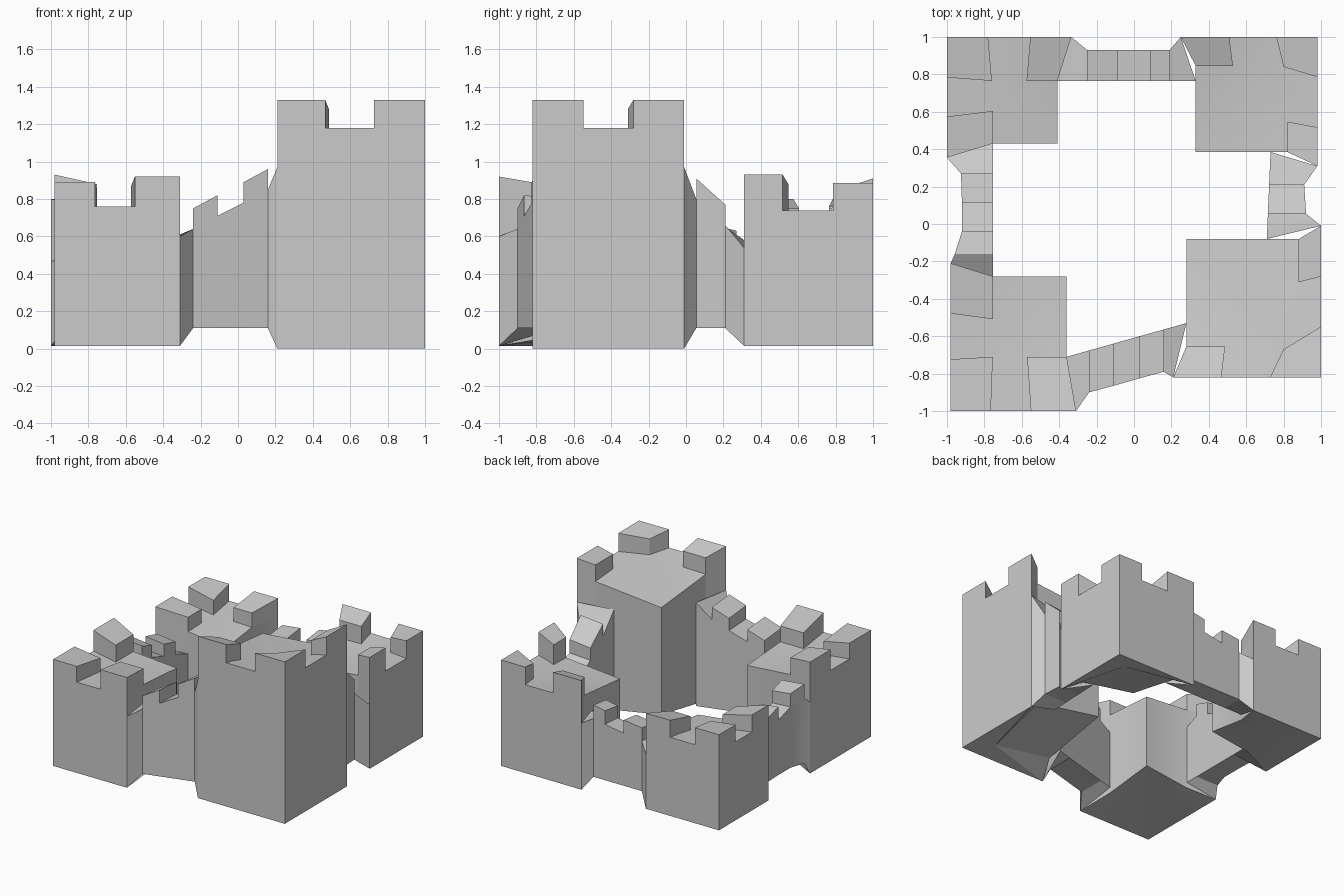
import bpy, bmesh
from math import radians
from mathutils import Vector

if "Cube" in bpy.data.objects:
    bpy.data.objects.remove(bpy.data.objects["Cube"])


def finish(name, bm):
    bmesh.ops.recalc_face_normals(bm, faces=bm.faces)
    me = bpy.data.meshes.new(name)
    bm.to_mesh(me)
    bm.free()
    ob = bpy.data.objects.new(name, me)
    bpy.context.collection.objects.link(ob)
    bpy.context.view_layer.objects.active = ob
    ob.select_set(True)
    bpy.ops.object.shade_smooth_by_angle(angle=radians(20))
    ob.select_set(False)


def loft(bm, rings, cap=True):
    """Skin a list of equal-length closed rings of 3D points."""
    vs = [[bm.verts.new(p) for p in r] for r in rings]
    n = len(rings[0])
    for a, b in zip(vs, vs[1:]):
        for i in range(n):
            j = (i + 1) % n
            bm.faces.new((a[i], a[j], b[j], b[i]))
    if cap:
        bm.faces.new(vs[0])
        bm.faces.new(vs[-1])
    return vs


def prism(name, pts, zlow, ztop):
    bm = bmesh.new()
    loft(bm, [[(*p, z) for p, z in zip(pts, zs)] for zs in (zlow, ztop)])
    finish(name, bm)


def tower(name, c, a, b, inner, q, p, fa, fb, base, low, floor, drop, tops):
    """c outer corner, a/b outer ends, inner corner, q merlon depth lines,
    p inner point of corner merlon, fa/fb merlon fractions on each face."""
    ai, bi = (inner[0], q[1]), (q[0], inner[1])
    outline = [c, a, ai, inner, bi, b]
    mid = (base + low) / 2
    zb = [base, base, mid, low, mid, base]
    zt = [floor, floor, floor - drop * .4, floor - drop, floor - drop * .4, floor]
    bm = bmesh.new()
    rings = loft(bm, [[(*o, z) for o, z in zip(outline, zs)] for zs in (zb, zt)], False)
    # floor and underside fan from a middle point
    for ring, z in zip(rings, (base + .03, floor - .02)):
        m = bm.verts.new((*p, z))
        for i in range(6):
            bm.faces.new((ring[i], ring[(i + 1) % 6], m))
    finish(name, bm)
    # three merlons: corner and the end of each outer face
    C, A, B = Vector(c), Vector(a), Vector(b)
    ea, ca = A.lerp(C, fa[0]), C.lerp(A, fa[1])
    eb, cb = B.lerp(C, fb[0]), C.lerp(B, fb[1])
    pa = (ea.x + .02 * (1 if c[0] > 0 else -1) * (1 if abs(ea.x) < abs(c[0]) else 0), q[1])
    pb = (q[0], eb.y + .03 * (1 if c[1] > 0 else -1))
    s = floor - .06
    quads = {"corner": (C, ca, p, cb), "side_a": (ea, A, ai, pa), "side_b": (eb, B, bi, pb)}
    for (k, quad), t in zip(quads.items(), tops):
        if k == "corner":
            zt = [t, t, t - .04, t]
        else:
            zt = [t, t, t - .05, t - .05]
        prism(f"{name}_merlon_{k}", quad, [s, s, s - .02, s], zt)


tower("front_left_tower", (-.98, -1), (-.31, -1), (-.98, -.21), (-.36, -.28), (-.755, -.71),
      (-.755, -.71), (.36, .32), (.34, .35), .015, .11, .76, .05, (.89, .92, .93))
tower("front_right_tower", (1, -.82), (.21, -.82), (1, -.01), (.28, -.08), (.88, -.655),
      (.8, -.67), (.325, .345), (.335, .335), 0, .21, 1.18, .09, (1.33, 1.33, 1.33))
tower("back_right_tower", (.98, 1), (.25, 1), (.98, .31), (.33, .385), (.82, .845),
      (.8, .84), (.355, .3), (.3, .31), .015, .19, .74, .07, (.885, .91, .93))
tower("back_left_tower", (-1, 1), (-.335, 1), (-1, .355), (-.41, .43), (-.755, .765),
      (-.76, .765), (.33, .33), (.34, .335), .015, .11, .66, .07, (.80, .80, .80))


def wall(name, outer, in0, in1, tops, bases, merlons, axis):
    """Curtain wall through outer points, inner side straight from in0 to in1."""
    I0, I1 = Vector(in0), Vector(in1)
    n = len(outer)
    sec = []
    for i, o in enumerate(outer):
        f = (o[axis] - I0[axis]) / (I1[axis] - I0[axis])
        f = 0 if i == 0 else 1 if i == n - 1 else f
        zo = bases[0] if i == 0 else bases[1] if i == n - 1 else .11
        sec.append((Vector(o), I0.lerp(I1, f), zo, tops[i]))
    bm = bmesh.new()
    loft(bm, [[(*o, zo), (*k, .11), (*k, t - .01), (*o, t)] for o, k, zo, t in sec])
    finish(name, bm)
    for m in merlons:
        (o, k, _, t), (o2, k2, _, t2) = sec[m], sec[m + 1]
        prism(f"{name}_merlon_{m}", (o, o2, k2, k), [t - .04, t2 - .04] + [t2 - .05, t - .05],
              [t + .11, t2 + .11, t2 + .09, t + .09])


wall("front_wall", [(-.31, -1), (-.24, -.9), (-.11, -.865), (.03, -.825), (.16, -.79), (.21, -.82)],
     (-.36, -.71), (.28, -.53), (.60, .64, .71, .78, .85, .97), (.015, 0), (1, 3), 0)
wall("right_wall", [(1, -.01), (.92, .055), (.91, .21), (.98, .31)],
     (.71, -.08), (.73, .385), (.97, .80, .66, .54), (0, .015), (1,), 1)
wall("back_wall", [(-.335, 1), (-.25, .93), (-.085, .93), (.085, .93), (.19, .93), (.25, 1)],
     (-.41, .765), (.33, .765), (.46, .52, .54, .57, .59, .56), (.015, .015), (1, 3), 0)
wall("left_wall", [(-1, .355), (-.925, .27), (-.92, .115), (-.92, -.04), (-.96, -.165), (-.98, -.21)],
     (-.755, .43), (-.755, -.28), (.46, .52, .56, .61, .65, .60), (.015, .015), (1, 3), 1)
